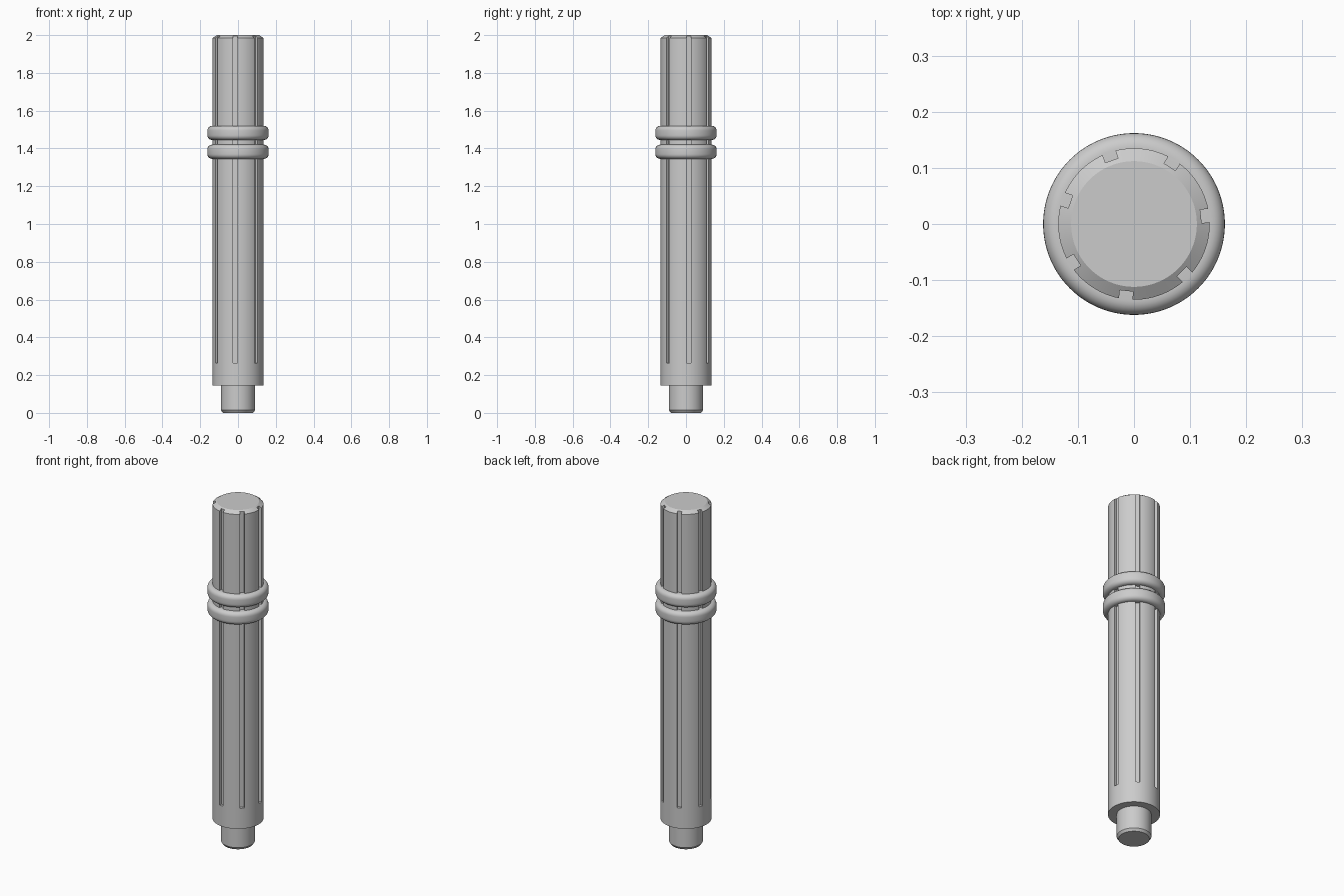
import bpy
import bmesh
from math import cos, sin, pi, radians
from mathutils import Matrix

SEGMENTS = 96

cube = bpy.data.objects.get("Cube")
if cube:
    bpy.data.objects.remove(cube, do_unlink=True)

grey = bpy.data.materials.new("plain grey")
grey.use_nodes = True
colour = (0.6, 0.6, 0.6, 1)
grey.diffuse_color = colour
grey.node_tree.nodes["Principled BSDF"].inputs["Base Color"].default_value = colour


def add_object(name, bm):
    bmesh.ops.recalc_face_normals(bm, faces=bm.faces)
    mesh = bpy.data.meshes.new(name)
    bm.to_mesh(mesh)
    bm.free()
    mesh.materials.append(grey)
    obj = bpy.data.objects.new(name, mesh)
    bpy.context.collection.objects.link(obj)
    return obj


def select(obj):
    bpy.ops.object.select_all(action='DESELECT')
    obj.select_set(True)
    bpy.context.view_layer.objects.active = obj


def smooth(obj):
    select(obj)
    bpy.ops.object.shade_smooth_by_angle(angle=radians(25))


def lathe(name, profile, closed=False):
    """Turn an (r, z) profile round z; open profiles get flat end caps."""
    bm = bmesh.new()
    rings = [[bm.verts.new((r * cos(2 * pi * i / SEGMENTS), r * sin(2 * pi * i / SEGMENTS), z))
              for i in range(SEGMENTS)] for r, z in profile]
    pairs = list(zip(rings, rings[1:]))
    if closed:
        pairs.append((rings[-1], rings[0]))
    else:
        bm.faces.new(rings[0])
        bm.faces.new(rings[-1])
    for a, b in pairs:
        for i in range(SEGMENTS):
            j = (i + 1) % SEGMENTS
            bm.faces.new((a[i], a[j], b[j], b[i]))
    return add_object(name, bm)


# Main shaft with a bevelled top
shaft = lathe("shaft", [(0.135, 0.145), (0.135, 1.985), (0.112, 2.0)])

# Seven long grooves cut into the shaft, open at the top
bm = bmesh.new()
for k in range(7):
    turn = Matrix.Rotation(radians(6.5) + k * 2 * pi / 7, 4, 'Z')
    place = Matrix.Translation((0.145, 0, 1.19))
    bmesh.ops.create_cube(bm, size=1, matrix=turn @ place @ Matrix.Diagonal((0.05, 0.024, 1.85, 1)))
cutter = add_object("groove_cutter", bm)
cutter.hide_render = True
cut = shaft.modifiers.new("grooves", 'BOOLEAN')
cut.operation = 'DIFFERENCE'
cut.solver = 'EXACT'
cut.object = cutter
select(shaft)
bpy.ops.object.modifier_apply(modifier=cut.name)
bpy.data.objects.remove(cutter, do_unlink=True)
smooth(shaft)

# Narrow peg below the shaft
smooth(lathe("bottom_peg", [(0.08, 0), (0.09, 0.014), (0.09, 0.16)]))

# Two rounded collars
for name, low in (("lower_collar", 1.345), ("upper_collar", 1.445)):
    high, outer, fillet = low + 0.075, 0.162, 0.025
    profile = [(0.11, low)]
    for mid, start in ((low + fillet, -90), (high - fillet, 0)):
        for step in range(7):
            a = radians(start + step * 15)
            profile.append((outer - fillet + fillet * cos(a), mid + fillet * sin(a)))
    profile.append((0.11, high))
    smooth(lathe(name, profile, closed=True))
